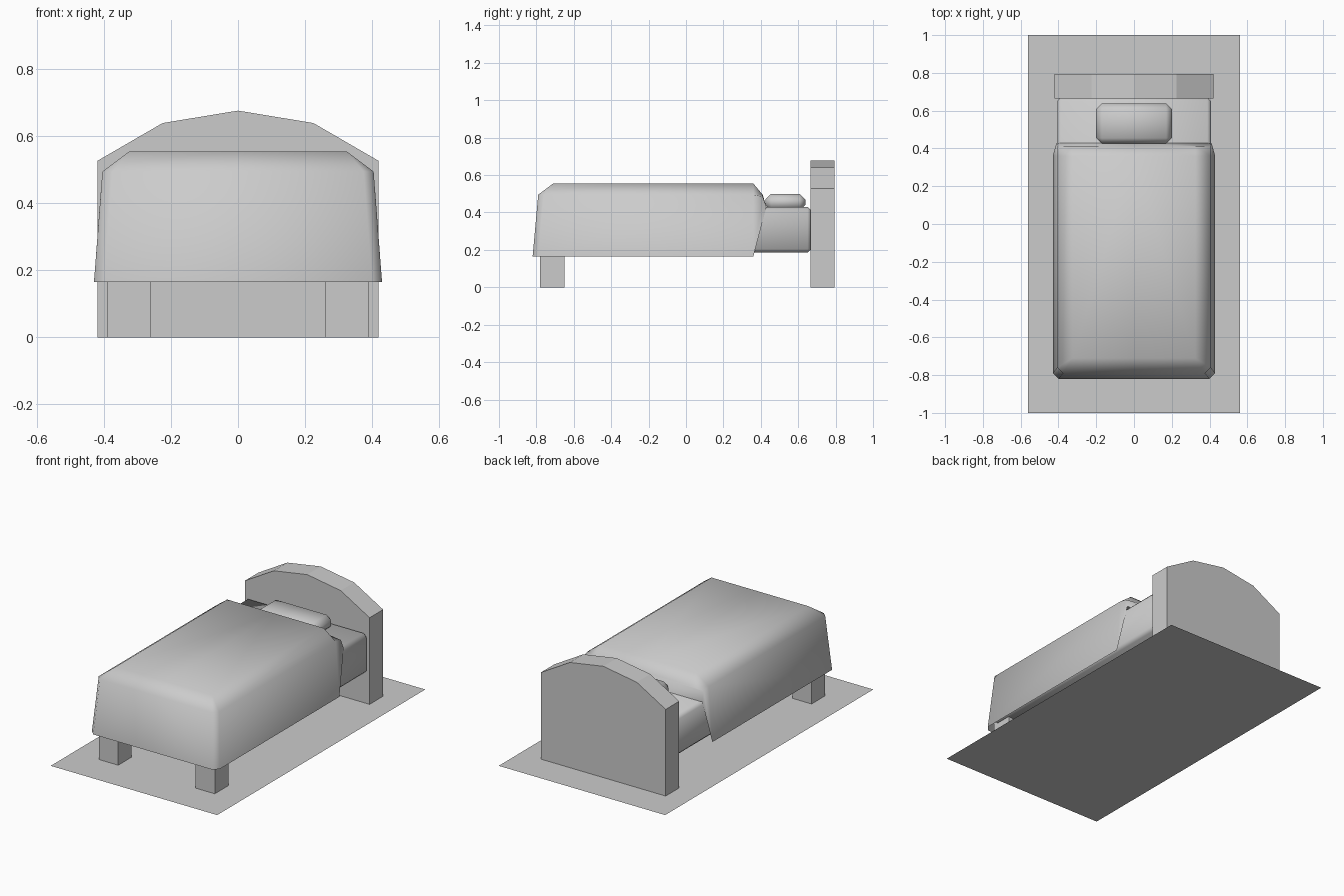
import bpy, bmesh
from mathutils import Vector

cube = bpy.data.objects.get("Cube")
if cube:
    bpy.data.objects.remove(cube, do_unlink=True)

GREY = (0.6, 0.6, 0.6, 1)
grey = bpy.data.materials.new("plain_grey")
grey.use_nodes = True
grey.diffuse_color = GREY
grey.node_tree.nodes["Principled BSDF"].inputs["Base Color"].default_value = GREY


def finish(name, bm, smooth=False):
    """Turn a bmesh into a named, shaded object."""
    bmesh.ops.recalc_face_normals(bm, faces=bm.faces)
    mesh = bpy.data.meshes.new(name)
    bm.to_mesh(mesh)
    bm.free()
    mesh.materials.append(grey)
    for poly in mesh.polygons:
        poly.use_smooth = smooth
    obj = bpy.data.objects.new(name, mesh)
    bpy.context.collection.objects.link(obj)
    return obj


def box(name, low, high, bevel=0):
    """Box between two corners, with optional one-step soft edges."""
    low, high = Vector(low), Vector(high)
    bm = bmesh.new()
    bmesh.ops.create_cube(bm, size=1)
    for v in bm.verts:
        v.co = (low + high) / 2 + v.co * (high - low)
    if bevel:
        bmesh.ops.bevel(bm, geom=bm.edges[:], offset=bevel, segments=1,
                        profile=0.5, affect='EDGES')
    return finish(name, bm, smooth=bevel > 0)


# Floor mat: one flat sheet
bm = bmesh.new()
bmesh.ops.create_grid(bm, x_segments=1, y_segments=1, size=1)
for v in bm.verts:
    v.co.x *= 0.56
mat = finish("floor_mat", bm)
if mat.data.polygons[0].normal.z < 0:
    mat.data.flip_normals()

# Headboard: arched profile pushed back
half = [(0.42, 0), (0.42, 0.527), (0.225, 0.64)]
profile = half + [(0, 0.677)] + [(-x, z) for x, z in reversed(half)]
bm = bmesh.new()
face = bm.faces.new([bm.verts.new((x, 0.665, z)) for x, z in profile])
back = bmesh.ops.extrude_face_region(bm, geom=[face])
for v in back["geom"]:
    if isinstance(v, bmesh.types.BMVert):
        v.co.y = 0.795
finish("headboard", bm)

# Front legs
for side, x in (("right", -0.325), ("left", 0.325)):
    box(side + "_front_leg", (x - 0.065, -0.78, 0), (x + 0.065, -0.65, 0.2))

# Mattress and pillow
box("mattress", (-0.408, -0.77, 0.185), (0.408, 0.67, 0.43), 0.02)
box("pillow", (-0.2, 0.425, 0.41), (0.2, 0.638, 0.5), 0.03)

# Blanket: left half as rows running hem, shoulder, top from foot to head
rows = [
    [(0.40, -0.82, 0.165), (0.375, -0.79, 0.495), (0.325, -0.71, 0.555)],
    [(0.43, -0.79, 0.165), (0.405, -0.76, 0.495), (0.325, -0.71, 0.555)],
    [(0.43, 0.36, 0.165), (0.405, 0.36, 0.495), (0.325, 0.36, 0.555)],
    [(0.41, 0.43, 0.43), (0.405, 0.41, 0.485), (0.325, 0.41, 0.495)],
]
bm = bmesh.new()
for sign in (1, -1):
    grid = [[bm.verts.new((sign * x, y, z)) for x, y, z in row] for row in rows]
    middle = [[bm.verts.new((0, v.co.y, v.co.z)) for v in row] for row in grid]
    for a, b in zip(grid, grid[1:]):
        for i in range(2):
            bm.faces.new((a[i], b[i], b[i + 1], a[i + 1]))
    # Foot panel, top panel and the lip that settles on the mattress
    for i in range(2):
        bm.faces.new((grid[0][i], grid[0][i + 1], middle[0][i + 1], middle[0][i]))
    for r in (1, 2):
        bm.faces.new((grid[r][2], grid[r + 1][2], middle[r + 1][2], middle[r][2]))
    bm.faces.new((grid[3][0], grid[3][1], grid[3][2], middle[3][2], middle[3][0]))
bmesh.ops.remove_doubles(bm, verts=bm.verts[:], dist=0.0005)
bmesh.ops.dissolve_degenerate(bm, edges=bm.edges[:], dist=0.0005)
finish("blanket", bm, smooth=True)
